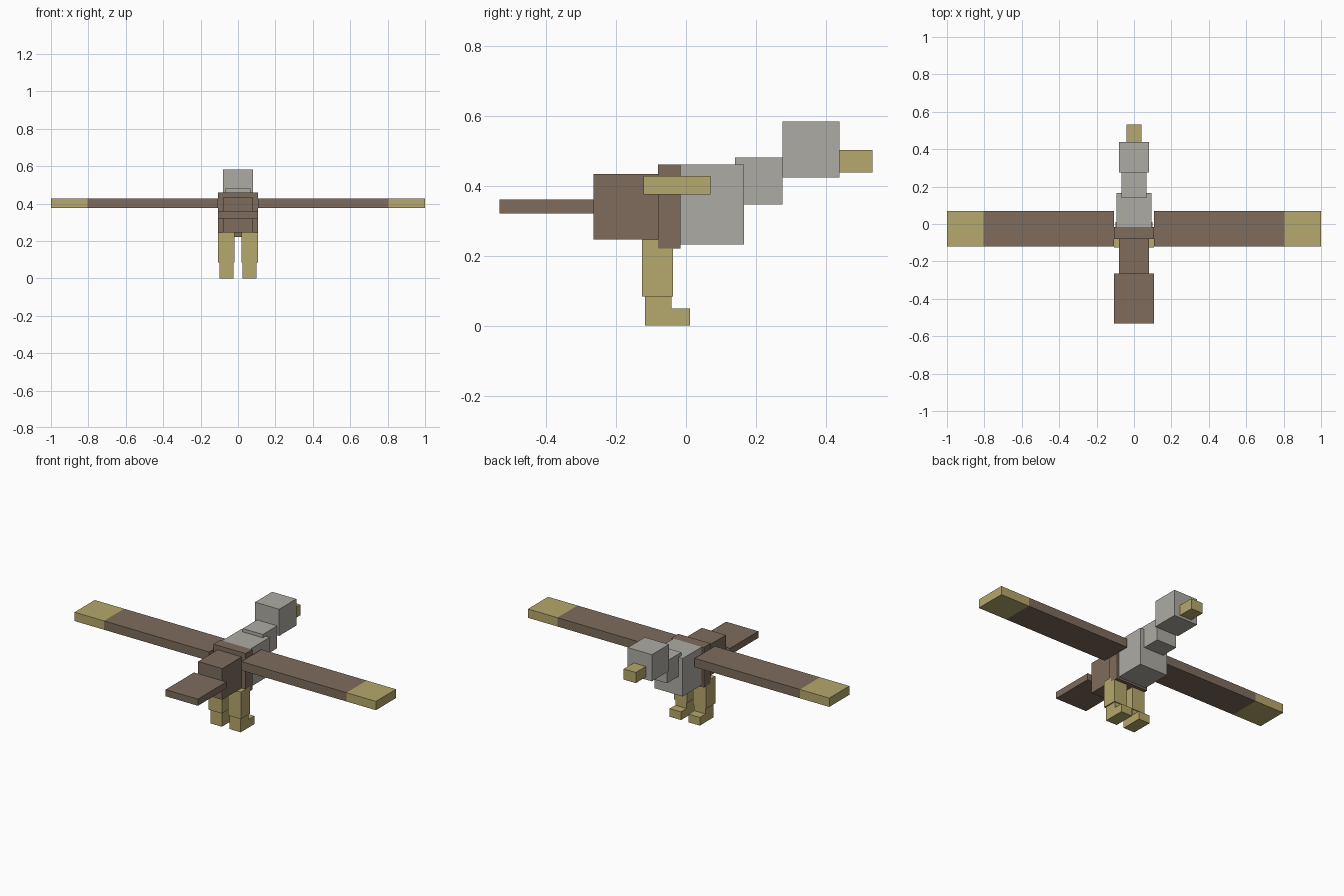
import bpy, bmesh

if "Cube" in bpy.data.objects:
    bpy.data.objects.remove(bpy.data.objects["Cube"])


def material(name, rgb):
    m = bpy.data.materials.new(name)
    m.diffuse_color = (*rgb, 1)
    m.use_nodes = True
    m.node_tree.nodes["Principled BSDF"].inputs["Base Color"].default_value = m.diffuse_color
    return m


BROWN = material("brown feather", (0.209, 0.150, 0.107))
GREY = material("pale grey", (0.423, 0.407, 0.371))
TAN = material("dull yellow", (0.468, 0.392, 0.150))


def finish(name, bm, *mats):
    bmesh.ops.recalc_face_normals(bm, faces=bm.faces)
    mesh = bpy.data.meshes.new(name)
    bm.to_mesh(mesh)
    bm.free()
    for m in mats:
        mesh.materials.append(m)
    obj = bpy.data.objects.new(name, mesh)
    bpy.context.collection.objects.link(obj)
    return obj


def box_mesh(x, y, z):
    bm = bmesh.new()
    bmesh.ops.create_cube(bm, size=1)
    for v in bm.verts:
        v.co = [(r[0] + r[1]) / 2 + c * (r[1] - r[0]) for c, r in zip(v.co, (x, y, z))]
    return bm


def box(name, x, y, z, mat):
    return finish(name, box_mesh(x, y, z), mat)


# Central body parts: half width, y range, z range
for name, w, y, z, mat in (
    ("tail", 0.107, (-0.533, -0.264), (0.32, 0.36), BROWN),
    ("rear_body", 0.08, (-0.264, -0.08), (0.246, 0.433), BROWN),
    ("shoulder_band", 0.107, (-0.08, -0.016), (0.22, 0.46), BROWN),
    ("chest", 0.094, (-0.016, 0.166), (0.232, 0.46), GREY),
    ("neck", 0.067, (0.14, 0.276), (0.346, 0.48), GREY),
    ("head", 0.08, (0.276, 0.438), (0.423, 0.583), GREY),
    ("beak", 0.04, (0.438, 0.533), (0.438, 0.502), TAN),
):
    box(name, (-w, w), y, z, mat)

for side, s in (("left", -1), ("right", 1)):
    # Wing with a cut marking the coloured tip
    bm = box_mesh(sorted((s * 0.107, s * 1.0)), (-0.121, 0.07), (0.375, 0.428))
    bmesh.ops.bisect_plane(bm, geom=bm.verts[:] + bm.edges[:] + bm.faces[:],
                           plane_co=(s * 0.805, 0, 0), plane_no=(1, 0, 0))
    for f in bm.faces:
        f.material_index = int(abs(f.calc_center_median().x) > 0.805)
    finish(side + "_wing", bm, BROWN, TAN)

    # Thigh
    box(side + "_thigh", sorted((s * 0.02, s * 0.107)), (-0.125, -0.037), (0.084, 0.246), TAN)

    # Shin and foot as one L-shaped profile
    bm = bmesh.new()
    profile = ((-0.117, 0), (0.012, 0), (0.012, 0.049), (-0.042, 0.049),
               (-0.042, 0.084), (-0.117, 0.084))
    face = bm.faces.new([bm.verts.new((s * 0.025, y, z)) for y, z in profile])
    new = bmesh.ops.extrude_face_region(bm, geom=[face])["geom"]
    bmesh.ops.translate(bm, vec=(s * 0.075, 0, 0),
                        verts=[g for g in new if isinstance(g, bmesh.types.BMVert)])
    finish(side + "_foot", bm, TAN)
